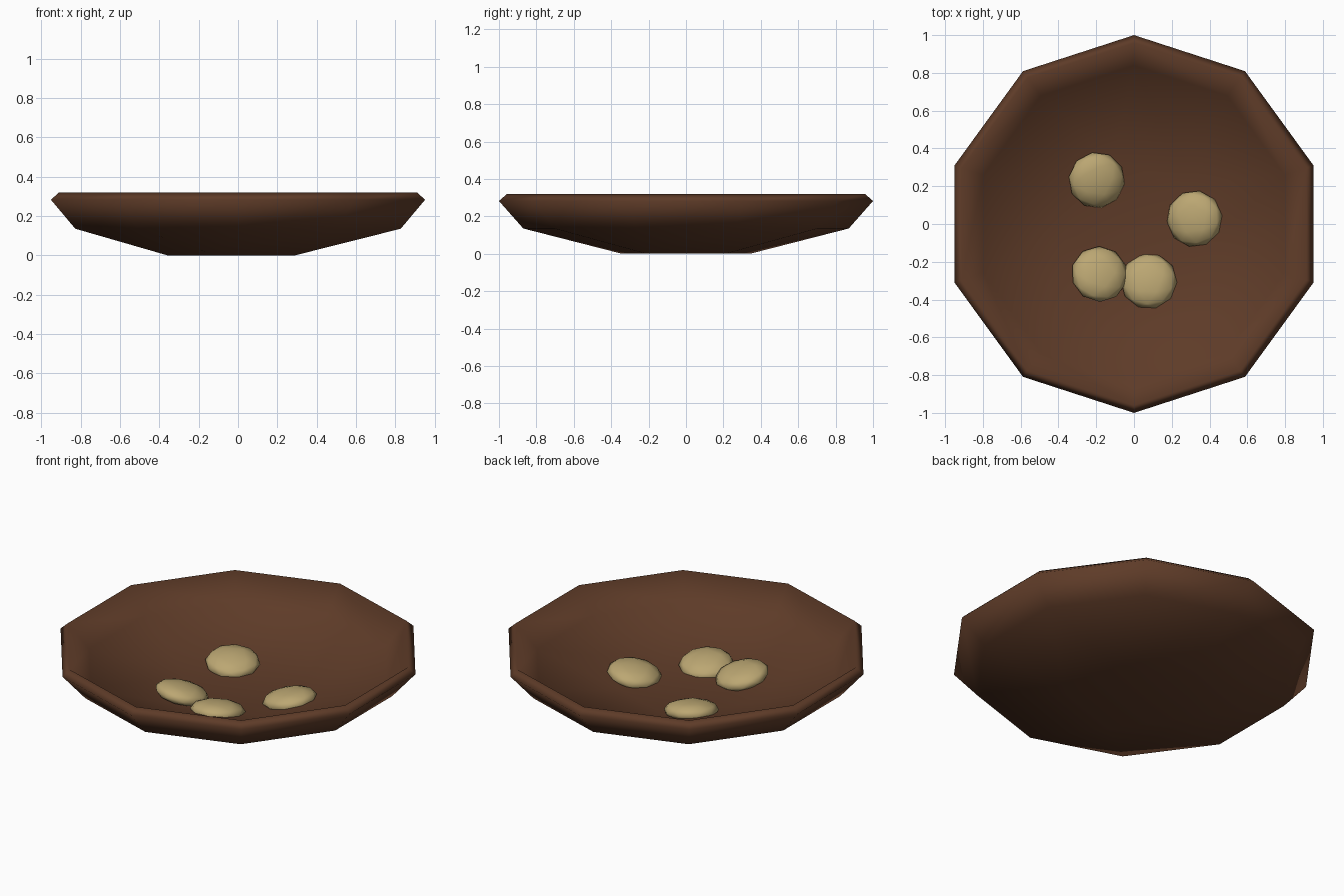
import bpy, bmesh, math
from mathutils import Vector, Matrix

if "Cube" in bpy.data.objects:
    bpy.data.objects.remove(bpy.data.objects["Cube"])


def material(name, color):
    m = bpy.data.materials.new(name)
    m.diffuse_color = (*color, 1)
    m.use_nodes = True
    m.node_tree.nodes["Principled BSDF"].inputs["Base Color"].default_value = m.diffuse_color
    return m


def finish(name, bm, mat):
    for f in bm.faces:
        f.smooth = True
    me = bpy.data.meshes.new(name)
    bm.to_mesh(me)
    bm.free()
    me.materials.append(mat)
    ob = bpy.data.objects.new(name, me)
    bpy.context.collection.objects.link(ob)
    return ob


def ring(bm, count, radius, z, start):
    angles = [math.radians(start + 360 * i / count) for i in range(count)]
    return [bm.verts.new((radius * math.cos(a), radius * math.sin(a), z)) for a in angles]


wood = material("dark_brown_wood", (0.112, 0.044, 0.021))
shell = material("tan_nut", (0.50, 0.385, 0.17))

# Bowl: five-sided base widening into two ten-sided rings, thickened inward
bm = bmesh.new()
base = ring(bm, 5, 0.36, 0.0, 36)
low = ring(bm, 10, 0.87, 0.135, 18)
rim = ring(bm, 10, 1.0, 0.282, 18)
bm.faces.new(base[::-1])
for k in range(5):
    p, q = base[k], base[(k + 1) % 5]
    bm.faces.new((p, low[2 * k + 1], low[2 * k]))
    bm.faces.new((p, q, low[(2 * k + 2) % 10], low[2 * k + 1]))
for i in range(10):
    j = (i + 1) % 10
    bm.faces.new((low[i], low[j], rim[j], rim[i]))
bowl = finish("bowl", bm, wood)
thick = bowl.modifiers.new("thickness", "SOLIDIFY")
thick.thickness = 0.055
thick.offset = -1

# Nuts: flattened low-poly balls leaning toward the bowl's middle
nuts = [  # x, y, z, lean, spin
    (-0.197, 0.232, 0.078, 10, 10),
    (0.32, 0.028, 0.076, 10, 25),
    (-0.183, -0.265, 0.090, 13, 0),
    (0.078, -0.302, 0.071, 10, 15),
]
for n, (x, y, z, lean, spin) in enumerate(nuts, 1):
    bm = bmesh.new()
    bmesh.ops.create_icosphere(bm, subdivisions=2, radius=1)
    axis = Vector((0, 0, 1)).cross(Vector((-x, -y, 0)))
    bm.transform(Matrix.Translation((x, y, z))
                 @ Matrix.Rotation(math.radians(lean), 4, axis)
                 @ Matrix.Rotation(math.radians(spin), 4, "Z")
                 @ Matrix.Diagonal((0.15, 0.15, 0.052, 1)))
    finish(f"nut_{n}", bm, shell)
